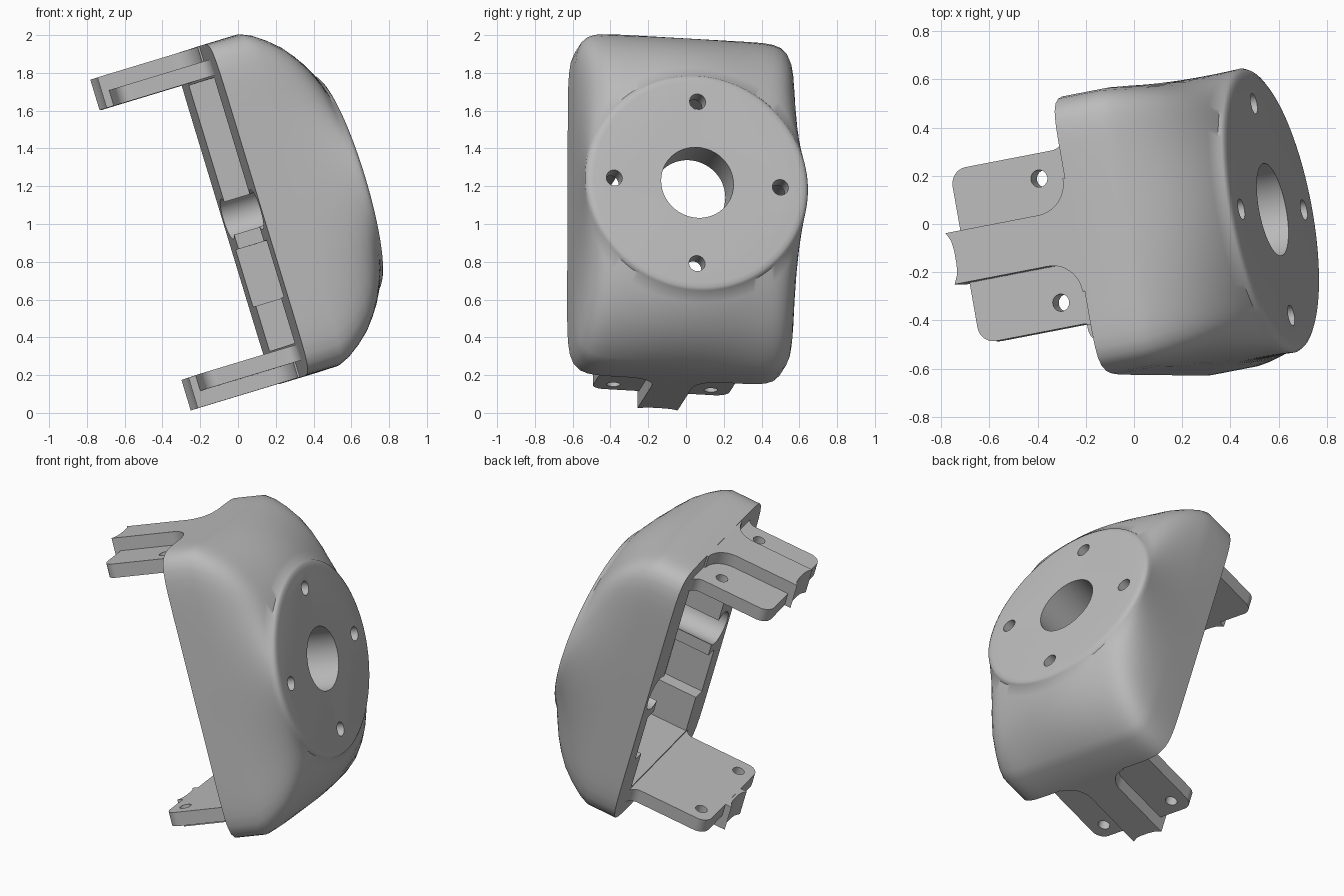
import bpy, bmesh
from math import sin, cos, pi, radians
from mathutils import Vector, Matrix

cube = bpy.data.objects.get("Cube")
if cube:
    bpy.data.objects.remove(cube, do_unlink=True)

# Tilted frame: local x = outward to the round face, y = width, z = length
out = Vector((0.941, 0.182, 0.285)).normalized()
wide = Vector((-0.173, 0.983, -0.056))
wide = (wide - out * wide.dot(out)).normalized()
along = out.cross(wide)
FRAME = Matrix((out, wide, along)).transposed().to_4x4()
FRAME.translation = wide * -0.109 + along * 1.0

grey = bpy.data.materials.new("plain grey")
grey.use_nodes = True
grey.diffuse_color = (0.5, 0.5, 0.5, 1)
grey.node_tree.nodes["Principled BSDF"].inputs["Base Color"].default_value = (0.5, 0.5, 0.5, 1)

HALF_W, HALF_L, BACK, FACE, FLOOR = 0.59, 0.917, 0.31, 0.90, 0.66


def loft(name, rings):
    """Closed skin through rings of equal point count."""
    bm = bmesh.new()
    loops = [[bm.verts.new(p) for p in ring] for ring in rings]
    count = len(loops[0])
    for a, b in zip(loops, loops[1:]):
        for i in range(count):
            j = (i + 1) % count
            bm.faces.new((a[i], a[j], b[j], b[i]))
    bm.faces.new(loops[0])
    bm.faces.new(loops[-1])
    bmesh.ops.recalc_face_normals(bm, faces=bm.faces)
    mesh = bpy.data.meshes.new(name)
    bm.to_mesh(mesh)
    bm.free()
    mesh.materials.append(grey)
    obj = bpy.data.objects.new(name, mesh)
    bpy.context.collection.objects.link(obj)
    obj.matrix_world = FRAME
    return obj


def prism(name, outline, z0, z1):
    return loft(name, [[(x, y, z) for x, y in outline] for z in (z0, z1)])


def block(x0, x1, y, z0, z1):
    return prism("block_cutter", [(x0, -y), (x1, -y), (x1, y), (x0, y)], z0, z1)


def drill_out(y, z, r, x0, x1):
    """Round cutter along the outward axis."""
    return loft("drill", [[(x, y + r * cos(i * pi / 24), z + r * sin(i * pi / 24))
                           for i in range(48)] for x in (x0, x1)])


def arc(cx, cy, r, a0, a1, steps=10):
    return [(cx + r * cos(radians(a0 + (a1 - a0) * i / steps)),
             cy + r * sin(radians(a0 + (a1 - a0) * i / steps))) for i in range(steps + 1)]


def mirrored(half):
    return half + [(x, -y) for x, y in reversed(half)]


def activate(obj):
    bpy.ops.object.select_all(action='DESELECT')
    obj.select_set(True)
    bpy.context.view_layer.objects.active = obj


def cut(obj, cutters):
    activate(obj)
    for c in cutters:
        mod = obj.modifiers.new("cut", 'BOOLEAN')
        mod.operation, mod.solver, mod.object = 'DIFFERENCE', 'EXACT', c
        bpy.ops.object.modifier_apply(modifier=mod.name)
        bpy.data.objects.remove(c, do_unlink=True)


def smooth(obj):
    activate(obj)
    bpy.ops.object.shade_smooth_by_angle(angle=radians(38))


# Body: rounded rectangle blending into a round face
def body_ring(x, mix, radius):
    ring = []
    for i in range(128):
        c, s = cos(i * pi / 64), sin(i * pi / 64)
        k = (abs(c) ** 11 + abs(s) ** 11) ** (-1 / 11)
        ring.append((x, (1 - mix) * HALF_W * c * k + mix * radius * c,
                     (1 - mix) * HALF_L * s * k + mix * radius * s))
    return ring


profile = [(BACK, 0, 0.6), (0.50, 0, 0.6), (0.56, 0.06, 0.6), (0.63, 0.17, 0.6),
           (0.70, 0.31, 0.6), (0.76, 0.48, 0.6), (0.81, 0.66, 0.6), (0.85, 0.85, 0.6),
           (0.875, 1, 0.6), (0.888, 1, 0.593), (0.897, 1, 0.578), (FACE, 1, 0.555)]
body = loft("housing_body", [body_ring(*p) for p in profile])

# Pocket, side notches, central bore and four counterbored screw holes
cutters = [block(0.1, FLOOR, 0.385, -0.735, 0.735),
           block(0.1, 0.56, 0.47, -0.485, -0.17),
           drill_out(0, 0, 0.195, 0.4, 1.1)]
for y, z in ((0.447, 0), (-0.447, 0), (0, 0.447), (0, -0.447)):
    cutters.append(drill_out(y, z, 0.11, 0.1, 0.79))
    cutters.append(drill_out(y, z, 0.043, 0.7, 1.1))
cut(body, cutters)
smooth(body)

# Mounting arms: thin plate with two holes and a thick central rib
plate_outline = mirrored(arc(-0.13, 0.297, 0.07, 180, 90)
                         + arc(0.25, 0.427, 0.06, -90, 0) + [(0.36, 0.427)])
rib_outline = mirrored([(-0.217, 0.03), (-0.222, 0.07), (-0.24, 0.108)]
                       + arc(0.17, 0.238, 0.13, -90, 0) + [(0.36, 0.238)])
for side, label, hole_x in ((1, "upper", 0.175), (-1, "lower", -0.11)):
    plate = prism(label + "_arm_plate", plate_outline, side * 0.745, side * 0.832)
    cut(plate, [prism("drill", arc(hole_x, y, 0.036, 0, 345, 23), 0.5 * side, 1.1 * side)
                for y in (0.262, -0.262)])
    smooth(plate)
    smooth(prism(label + "_arm_rib", rib_outline, side * 0.746, side * 0.915))
